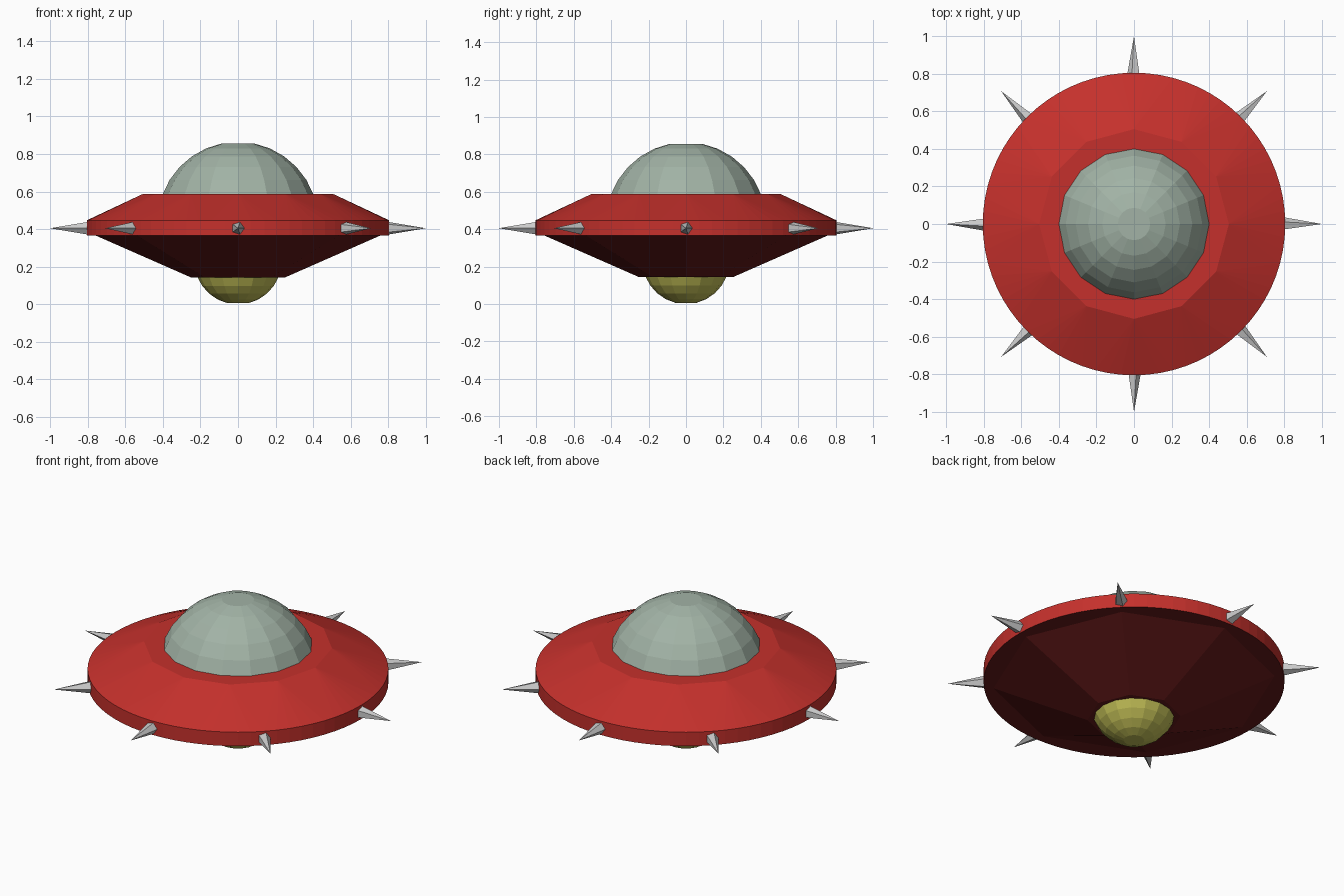
import bpy, bmesh, math
from mathutils import Vector, Matrix

if "Cube" in bpy.data.objects:
    bpy.data.objects.remove(bpy.data.objects["Cube"])


def material(name, rgb):
    m = bpy.data.materials.new(name)
    m.diffuse_color = (*rgb, 1)
    m.use_nodes = True
    m.node_tree.nodes["Principled BSDF"].inputs["Base Color"].default_value = m.diffuse_color
    return m


def finish(bm, name, mat=None):
    bmesh.ops.recalc_face_normals(bm, faces=bm.faces)
    me = bpy.data.meshes.new(name)
    bm.to_mesh(me)
    bm.free()
    ob = bpy.data.objects.new(name, me)
    bpy.context.collection.objects.link(ob)
    if mat:
        me.materials.append(mat)
    return ob


def ring(bm, r, z, n):
    return [bm.verts.new((r * math.cos(2 * math.pi * i / n),
                          r * math.sin(2 * math.pi * i / n), z)) for i in range(n)]


def stitch(bm, a, b):
    """Join a coarse ring a to a finer ring b (counts divide evenly)."""
    n, m = len(a), len(b)
    k = m // n
    if k == 1:
        for i in range(n):
            bm.faces.new((a[i], a[(i + 1) % n], b[(i + 1) % n], b[i]))
        return
    h = k // 2
    for i in range(n):
        p, q = a[i], a[(i + 1) % n]
        for j in range(k):
            s, t = b[(i * k + j) % m], b[(i * k + j + 1) % m]
            bm.faces.new((p if j < h else q, s, t))
        bm.faces.new((p, b[(i * k + h) % m], q))


def cap_dome(name, radius, centre, cut, direction, sides, rings, mat):
    """Faceted part of a sphere, from the cut height to the pole."""
    bm = bmesh.new()
    end = math.acos((cut - centre) * direction / radius)
    prev = None
    for i in range(rings, 0, -1):
        a = end * i / rings
        cur = ring(bm, radius * math.sin(a), centre + direction * radius * math.cos(a), sides)
        if prev:
            stitch(bm, prev, cur)
        prev = cur
    bm.faces.new(prev)
    return finish(bm, name, mat)


red = material("red", (0.56, 0.03, 0.025))
dark = material("dark_red", (0.13, 0.01, 0.01))
green = material("pale_green", (0.36, 0.45, 0.38))
yellow = material("yellow", (0.52, 0.50, 0.09))
SIDES = 72

# Upper hull: twelve-sided deck flaring out to a round rim band
bm = bmesh.new()
deck = ring(bm, 0.505, 0.588, 12)
rim_top = ring(bm, 0.805, 0.447, SIDES)
rim_low = ring(bm, 0.805, 0.365, SIDES)
bm.faces.new(deck)
stitch(bm, deck, rim_top)
stitch(bm, rim_top, rim_low)
finish(bm, "upper_hull", red)

# Lower hull: flat underside ring, then an eight-sided taper
bm = bmesh.new()
rim = ring(bm, 0.805, 0.365, SIDES)
shoulder = ring(bm, 0.755, 0.365, 8)
keel = ring(bm, 0.25, 0.143, 8)
stitch(bm, shoulder, rim)
stitch(bm, shoulder, keel)
bm.faces.new(keel)
finish(bm, "lower_hull", dark)

# Cockpit dome and belly lamp
cap_dome("cockpit_dome", 0.428, 0.437, 0.585, 1, 16, 6, green)
cap_dome("belly_lamp", 0.233, 0.232, 0.148, -1, 16, 5, yellow)

# Eight five-sided spikes around the rim
for i in range(8):
    bm = bmesh.new()
    turn = Matrix.Rotation(i * math.pi / 4, 4, 'Z')
    place = turn @ Matrix.Translation((0.895, 0, 0.405)) @ Matrix.Rotation(math.pi / 2, 4, 'Y')
    bmesh.ops.create_cone(bm, cap_ends=True, segments=5, radius1=0.037, radius2=0,
                          depth=0.21, matrix=place)
    finish(bm, f"rim_spike_{i + 1}")
